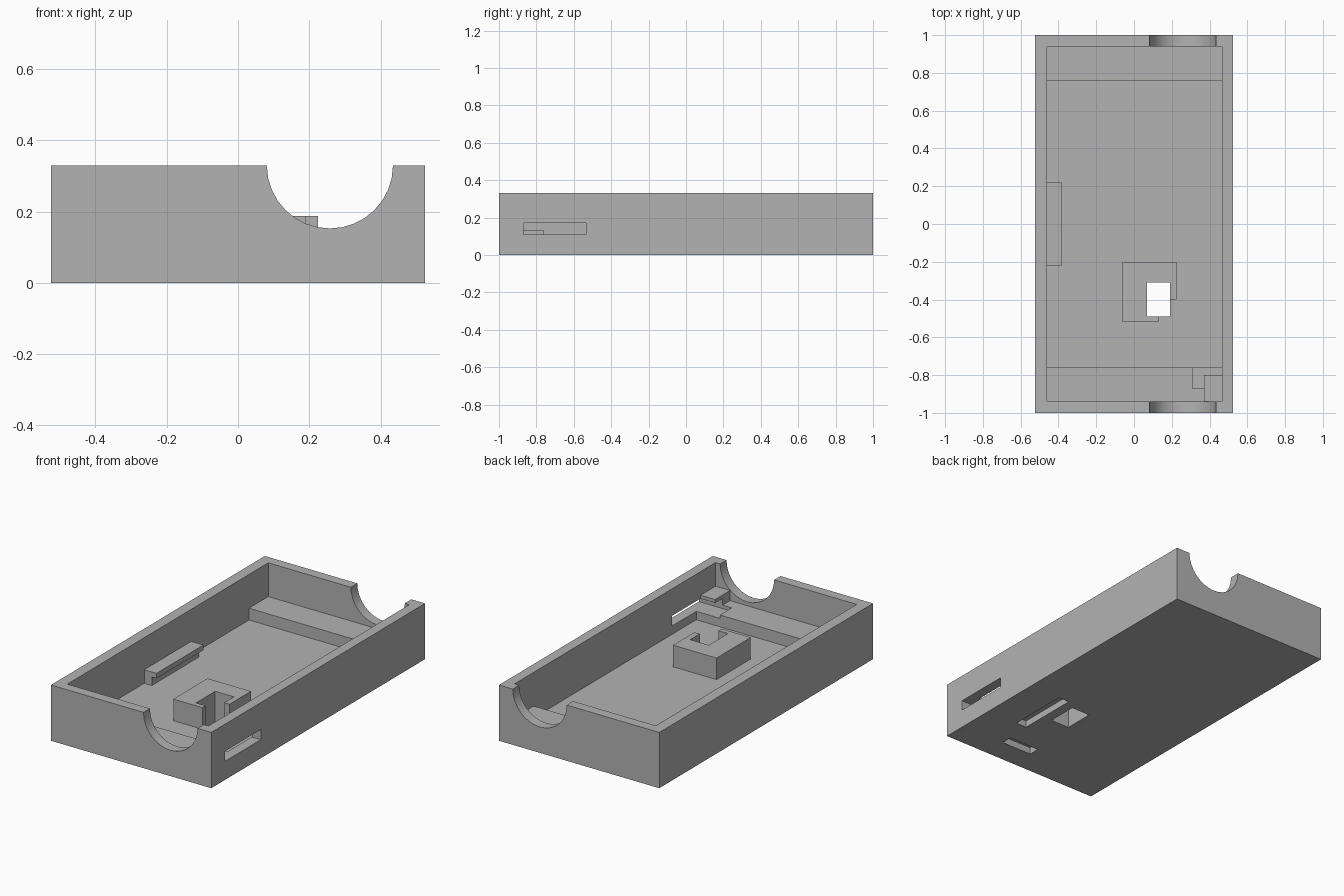
import bpy
import math

if "Cube" in bpy.data.objects:
    bpy.data.objects.remove(bpy.data.objects["Cube"], do_unlink=True)

grey = bpy.data.materials.new("plain grey")
grey.use_nodes = True
colour = (0.45, 0.45, 0.45, 1)
grey.diffuse_color = colour
grey.node_tree.nodes["Principled BSDF"].inputs["Base Color"].default_value = colour

HEIGHT, FLOOR, STEP = 0.33, 0.06, 0.13
IN_L, IN_R, IN_Y = -0.46, 0.465, 0.94
EMBED = 0.01


def box(name, x, y, z):
    """Box spanning the given (low, high) ranges."""
    spans = (x, y, z)
    bpy.ops.mesh.primitive_cube_add(size=1, location=[(a + b) / 2 for a, b in spans])
    ob = bpy.context.object
    ob.name = name
    ob.scale = [b - a for a, b in spans]
    bpy.ops.object.transform_apply(location=True, rotation=True, scale=True)
    ob.data.materials.append(grey)
    return ob


def carve(target, cutter, operation='DIFFERENCE'):
    """Apply one boolean and remove the tool."""
    mod = target.modifiers.new("carve", 'BOOLEAN')
    mod.operation = operation
    mod.solver = 'EXACT'
    mod.object = cutter
    bpy.context.view_layer.objects.active = target
    bpy.ops.object.modifier_apply(modifier=mod.name)
    bpy.data.objects.remove(cutter, do_unlink=True)


def cut_box(target, x, y, z):
    carve(target, box("cutter", x, y, z))


# Open tray
tray = box("tray", (-0.525, 0.525), (-1, 1), (0, HEIGHT))
cut_box(tray, (IN_L, IN_R), (-IN_Y, IN_Y), (FLOOR, 0.5))

# Round notch through both end walls
bpy.ops.mesh.primitive_cylinder_add(vertices=32, radius=0.177, depth=3,
                                    location=(0.258, 0, HEIGHT),
                                    rotation=(math.pi / 2, 0, 0))
notch = bpy.context.object
notch.data.materials.append(grey)
carve(tray, notch)

# Slot in the side wall
cut_box(tray, (0.44, 0.6), (-0.87, -0.535), (0.11, 0.17))

# Shallow recesses underneath
cut_box(tray, (0.25, 0.32), (-0.64, -0.27), (-0.1, 0.04))
cut_box(tray, (0.04, 0.24), (-0.855, -0.79), (-0.1, 0.04))

# Raised steps at both ends
steps = {}
for name, side in (("front_step", -1), ("back_step", 1)):
    y = sorted((side * 0.76, side * (IN_Y + EMBED)))
    steps[name] = box(name, (IN_L - EMBED, IN_R + EMBED), y, (FLOOR - EMBED, STEP))
cut_box(steps["front_step"], (0.31, 0.49), (-0.87, -0.7), (0.11, 0.2))

# Corner catch: a thin plate on a support
catch = box("corner_catch", (0.37, IN_R + EMBED), (-IN_Y - EMBED, -0.80), (0.17, 0.19))
box("catch_support", (0.37, IN_R + EMBED), (-IN_Y - EMBED, -0.87), (STEP - EMBED, 0.175))

# Side clip: a rail with an overhanging lip
box("clip_rail", (IN_L - EMBED, -0.41), (-0.22, 0.22), (FLOOR - EMBED, 0.115))
box("clip_lip", (IN_L - EMBED, -0.38), (-0.22, 0.22), (0.11, 0.14))

# Socket block with an open corner, and the hole through the floor
socket = box("socket_block", (-0.06, 0.225), (-0.52, -0.20), (FLOOR - EMBED, 0.188))
cut_box(socket, (0.13, 0.3), (-0.6, -0.40), (0, 0.3))
for part in (tray, socket):
    cut_box(part, (0.068, 0.19), (-0.49, -0.31), (-0.1, 0.3))

# Soft curve in the notch, crisp edges elsewhere
bpy.ops.object.select_all(action='DESELECT')
tray.select_set(True)
bpy.context.view_layer.objects.active = tray
bpy.ops.object.shade_smooth_by_angle(angle=math.radians(30))
